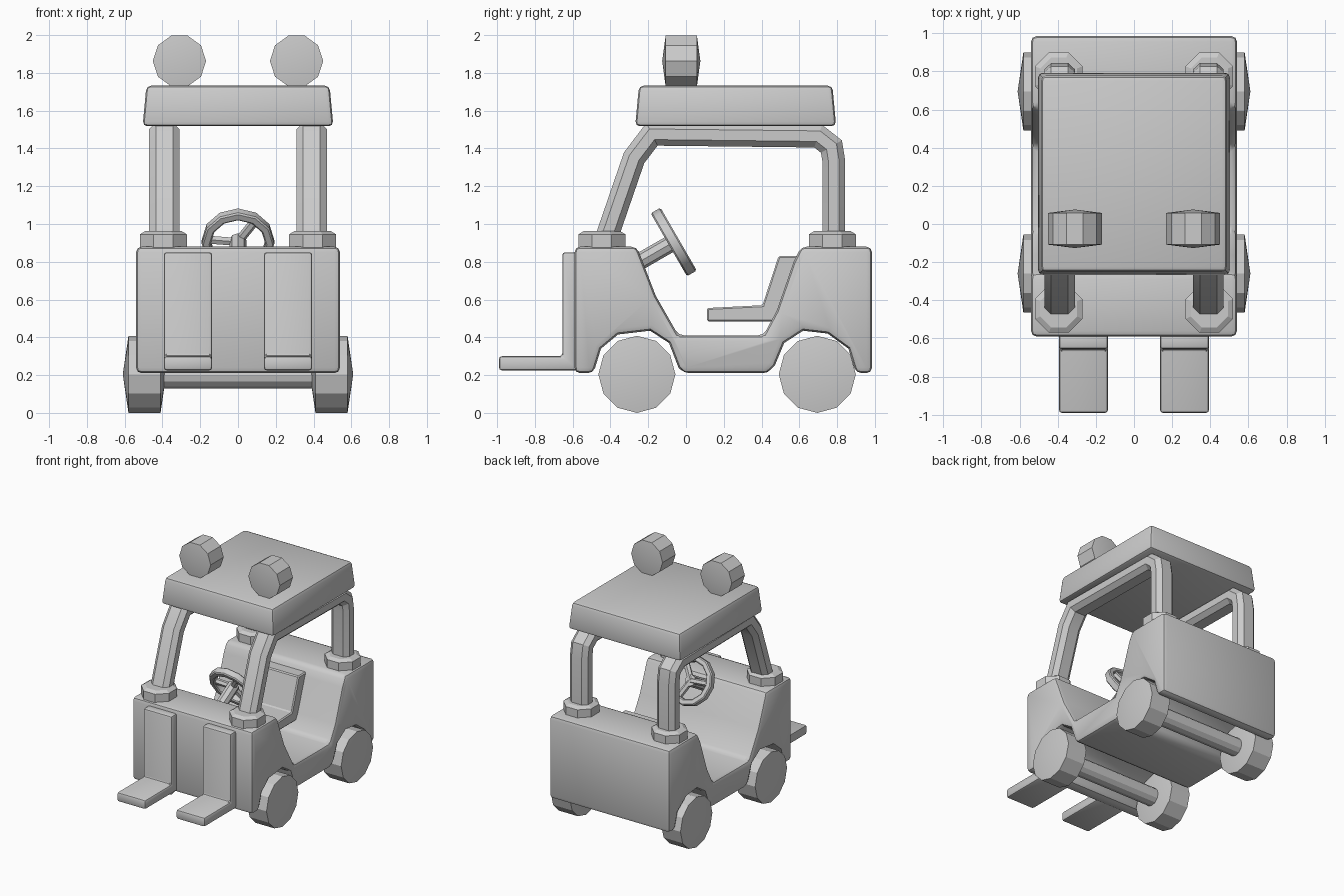
import bpy, bmesh
from math import cos, sin, pi, radians
from mathutils import Vector, Matrix

if "Cube" in bpy.data.objects:
    bpy.data.objects.remove(bpy.data.objects["Cube"])

grey = bpy.data.materials.new("plain_grey")
grey.use_nodes = True
grey.diffuse_color = (0.6, 0.6, 0.6, 1)
grey.node_tree.nodes["Principled BSDF"].inputs["Base Color"].default_value = (0.6, 0.6, 0.6, 1)


def finish(name, bm, bevel=0, segments=2, angle=32):
    """Turn a bmesh into a shaded object, with optional rounded edges."""
    bmesh.ops.recalc_face_normals(bm, faces=bm.faces)
    mesh = bpy.data.meshes.new(name)
    bm.to_mesh(mesh)
    bm.free()
    mesh.materials.append(grey)
    ob = bpy.data.objects.new(name, mesh)
    bpy.context.collection.objects.link(ob)
    bpy.ops.object.select_all(action='DESELECT')
    ob.select_set(True)
    bpy.context.view_layer.objects.active = ob
    if bevel:
        mod = ob.modifiers.new("rounding", 'BEVEL')
        mod.width, mod.segments, mod.limit_method = bevel, segments, 'ANGLE'
        mod.angle_limit = radians(40)
        bpy.ops.object.modifier_apply(modifier=mod.name)
    bpy.ops.object.shade_smooth_by_angle(angle=radians(angle))
    return ob


def side_profile(name, points, x0, x1, bevel, segments=2):
    """Extrude a (y, z) outline across x."""
    bm = bmesh.new()
    face = bm.faces.new([bm.verts.new((x0, y, z)) for y, z in points])
    ext = bmesh.ops.extrude_face_region(bm, geom=[face])
    verts = [v for v in ext["geom"] if isinstance(v, bmesh.types.BMVert)]
    bmesh.ops.translate(bm, verts=verts, vec=(x1 - x0, 0, 0))
    return finish(name, bm, bevel, segments)


def lathe(name, centre, axis, rings, sides, turn=0.0):
    """Stack (offset, radius) rings along an axis; radius 0 makes a point."""
    rot = Vector(axis).to_track_quat('Z', 'Y').to_matrix().to_4x4()
    place = Matrix.Translation(centre) @ rot
    bm = bmesh.new()
    loops = []
    for h, r in rings:
        n = sides if r else 1
        loops.append([bm.verts.new(place @ Vector((r * cos(turn + 2 * pi * i / sides),
                      r * sin(turn + 2 * pi * i / sides), h))) for i in range(n)])
    for a, b in zip(loops, loops[1:]):
        for i in range(sides):
            j = (i + 1) % sides
            quad = [a[i % len(a)], a[j % len(a)], b[j % len(b)], b[i % len(b)]]
            bm.faces.new(list(dict.fromkeys(quad)))
    for loop in (loops[0], loops[-1]):
        if len(loop) > 2:
            bm.faces.new(loop)
    return finish(name, bm, angle=20)


def domed_drum(name, centre, axis, radius, half, bulge, sides, turn=0.0):
    rings = [(-half - bulge, 0), (-half, radius), (half, radius), (half + bulge, 0)]
    return lathe(name, centre, axis, rings, sides, turn)


# Body: front cowl, low floor, rear block and two wheel arches
side_profile("body", [
    (-0.59, 0.21), (-0.49, 0.21), (-0.45, 0.34), (-0.36, 0.415), (-0.19, 0.435),
    (-0.09, 0.37), (-0.04, 0.24), (-0.01, 0.21), (0.43, 0.21), (0.47, 0.25),
    (0.52, 0.37), (0.62, 0.435), (0.75, 0.42), (0.86, 0.34), (0.90, 0.21),
    (0.985, 0.21), (0.985, 0.88), (0.61, 0.88), (0.57, 0.80), (0.48, 0.54),
    (0.41, 0.41), (-0.04, 0.41), (-0.16, 0.62), (-0.26, 0.88), (-0.59, 0.88)],
    -0.54, 0.54, 0.03)

# Seat
side_profile("seat", [(0.11, 0.485), (0.11, 0.555), (0.405, 0.57), (0.49, 0.83),
                      (0.60, 0.83), (0.60, 0.485)], -0.2, 0.2, 0.008, 1)

# Roof, slightly narrower at the top
bm = bmesh.new()
bmesh.ops.create_cube(bm, size=1)
for v in bm.verts:
    taper = 0.485 if v.co.z > 0 else 0.505
    v.co = (v.co.x * 2 * taper, 0.263 + v.co.y * 2 * (taper + 0.027), 1.625 + v.co.z * 0.215)
finish("roof", bm, 0.025)

# Wheels and axles
for end, y in (("front", -0.26), ("rear", 0.695)):
    for side, s in (("left", 1), ("right", -1)):
        domed_drum(f"{end}_{side}_wheel", (s * 0.495, y, 0.204), (1, 0, 0), 0.204, 0.085, 0.03, 12)
    lathe(f"{end}_axle", (0, y, 0.2), (1, 0, 0), [(-0.42, 0.07), (0.42, 0.07)], 12)

# Parts repeated on both sides
pillar_path = [Vector(p) for p in ((0, -0.43, 0.90), (0, -0.275, 1.35), (0, -0.18, 1.475),
               (0, 0.70, 1.465), (0, 0.77, 1.41), (0, 0.783, 1.33), (0, 0.783, 0.90))]
for side, s in (("left", 1), ("right", -1)):
    # Roof frame: an octagonal tube swept with mitred corners
    bm = bmesh.new()
    loops = []
    for i, p in enumerate(pillar_path):
        before = (p - pillar_path[i - 1]).normalized() if i else None
        after = (pillar_path[i + 1] - p).normalized() if i < len(pillar_path) - 1 else before
        before = before or after
        tangent = (before + after).normalized()
        normal = Vector((0, -tangent.z, tangent.y)) / tangent.dot(after)
        section = [(a, b) for a, b in ((0.08, 0.028), (0.045, 0.06), (-0.045, 0.06), (-0.08, 0.028),
                                       (-0.08, -0.028), (-0.045, -0.06), (0.045, -0.06), (0.08, -0.028))]
        loops.append([bm.verts.new(p + normal * b + Vector((s * 0.39 + a, 0, 0))) for a, b in section])
    for a, b in zip(loops, loops[1:]):
        for i in range(8):
            bm.faces.new((a[i], a[i - 1], b[i - 1], b[i]))
    bm.faces.new(loops[0])
    bm.faces.new(loops[-1])
    finish(f"{side}_roof_frame", bm, angle=20)

    # Collars at the feet of the frame
    for end, y in (("front", -0.445), ("rear", 0.775)):
        lathe(f"{end}_{side}_collar", (s * 0.395, y, 0.86), (0, 0, 1),
              [(0, 0.135), (0.085, 0.135), (0.102, 0.105)], 8, pi / 8)

    # Forks
    side_profile(f"{side}_fork", [(-0.99, 0.225), (-0.99, 0.30), (-0.655, 0.30), (-0.655, 0.85),
                 (-0.57, 0.85), (-0.57, 0.225)], s * 0.265 - 0.128, s * 0.265 + 0.128, 0.015)

    # Roof lamps
    domed_drum(f"{side}_lamp", (s * 0.31, -0.025, 1.863), (0, 1, 0), 0.141, 0.083, 0.018, 10)

# Steering wheel: column, rim and three spokes
hub = Vector((0, -0.065, 0.905))
axis = Vector((0, cos(pi / 6), 0.5))
lathe("steering_column", hub, axis, [(-0.22, 0.045), (0.015, 0.045)], 8)
across, up = Vector((1, 0, 0)), Vector((0, -0.5, cos(pi / 6)))
bm = bmesh.new()
section = ((0.192, -0.03), (0.192, 0.03), (0.145, 0.03), (0.145, -0.03))
loops = []
for i in range(12):
    t = 2 * pi * i / 12
    out = across * cos(t) + up * sin(t)
    loops.append([bm.verts.new(hub + out * r + axis * h) for r, h in section])
for i in range(12):
    for k in range(4):
        bm.faces.new((loops[i][k], loops[i - 1][k], loops[i - 1][k - 1], loops[i][k - 1]))
finish("steering_rim", bm, 0.008, 1)
for k in range(3):
    t = radians(55 + 120 * k)
    out = across * cos(t) + up * sin(t)
    lathe(f"steering_spoke_{k + 1}", hub, out, [(0.0, 0.024), (0.16, 0.024)], 6)
